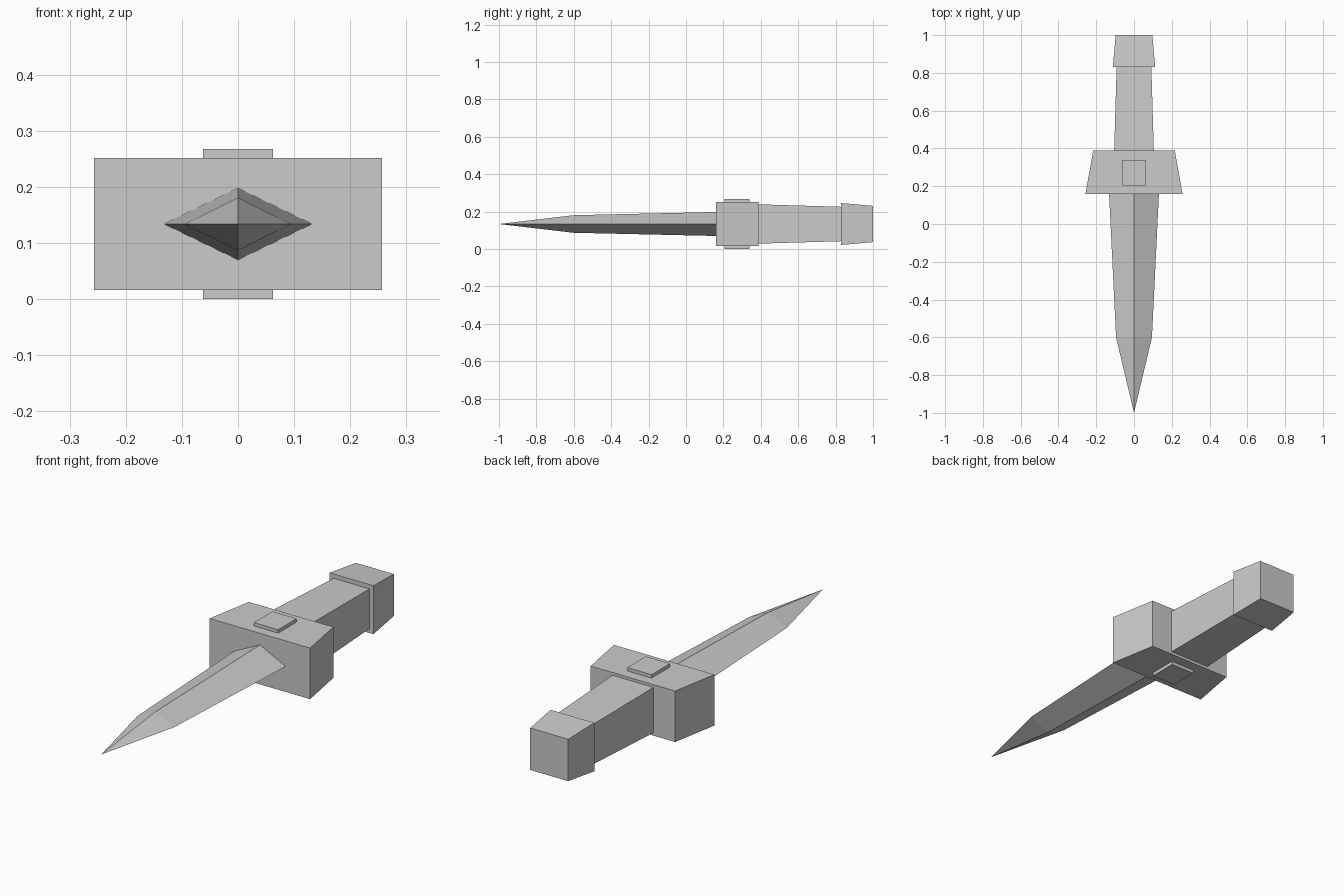
import bpy
import bmesh

default = bpy.data.objects.get("Cube")
if default:
    bpy.data.objects.remove(default, do_unlink=True)

MID = 0.134  # height of the long axis

grey = bpy.data.materials.new("plain grey")
grey.use_nodes = True
grey.diffuse_color = (0.6, 0.6, 0.6, 1)
grey.node_tree.nodes["Principled BSDF"].inputs["Base Color"].default_value = (0.6, 0.6, 0.6, 1)

SQUARE = [(-1, -1), (1, -1), (1, 1), (-1, 1)]
DIAMOND = [(0, -1), (1, 0), (0, 1), (-1, 0)]


def loft(name, outline, sections, tip=None):
    """Join sections (y, half width, half height) along y, with an optional point in front."""
    bm = bmesh.new()
    rings = [[bm.verts.new((x * w, y, MID + z * h)) for x, z in outline]
             for y, w, h in sections]
    n = len(outline)
    for a, b in zip(rings, rings[1:]):
        for i in range(n):
            j = (i + 1) % n
            bm.faces.new((a[i], a[j], b[j], b[i]))
    bm.faces.new(rings[-1])
    if tip is None:
        bm.faces.new(rings[0])
    else:
        point = bm.verts.new((0, tip, MID))
        for i in range(n):
            bm.faces.new((point, rings[0][i], rings[0][(i + 1) % n]))
    bmesh.ops.recalc_face_normals(bm, faces=bm.faces)
    mesh = bpy.data.meshes.new(name)
    bm.to_mesh(mesh)
    bm.free()
    mesh.materials.append(grey)
    obj = bpy.data.objects.new(name, mesh)
    bpy.context.collection.objects.link(obj)
    return obj


# Diamond-section blade running to a point
loft("blade", DIAMOND, [(-0.6, 0.095, 0.047), (0.16, 0.132, 0.064)], tip=-1)

# Guard, narrower towards the grip
loft("guard", SQUARE, [(0.16, 0.257, 0.118), (0.388, 0.216, 0.118)])

# Raised plate on the top and bottom of the guard
loft("guard_plate", SQUARE, [(0.205, 0.062, MID), (0.34, 0.062, MID)])

# Tapered grip and pommel
loft("grip", SQUARE, [(0.388, 0.105, 0.105), (0.83, 0.092, 0.092)])
loft("pommel", SQUARE, [(0.83, 0.112, 0.112), (1, 0.097, 0.097)])
